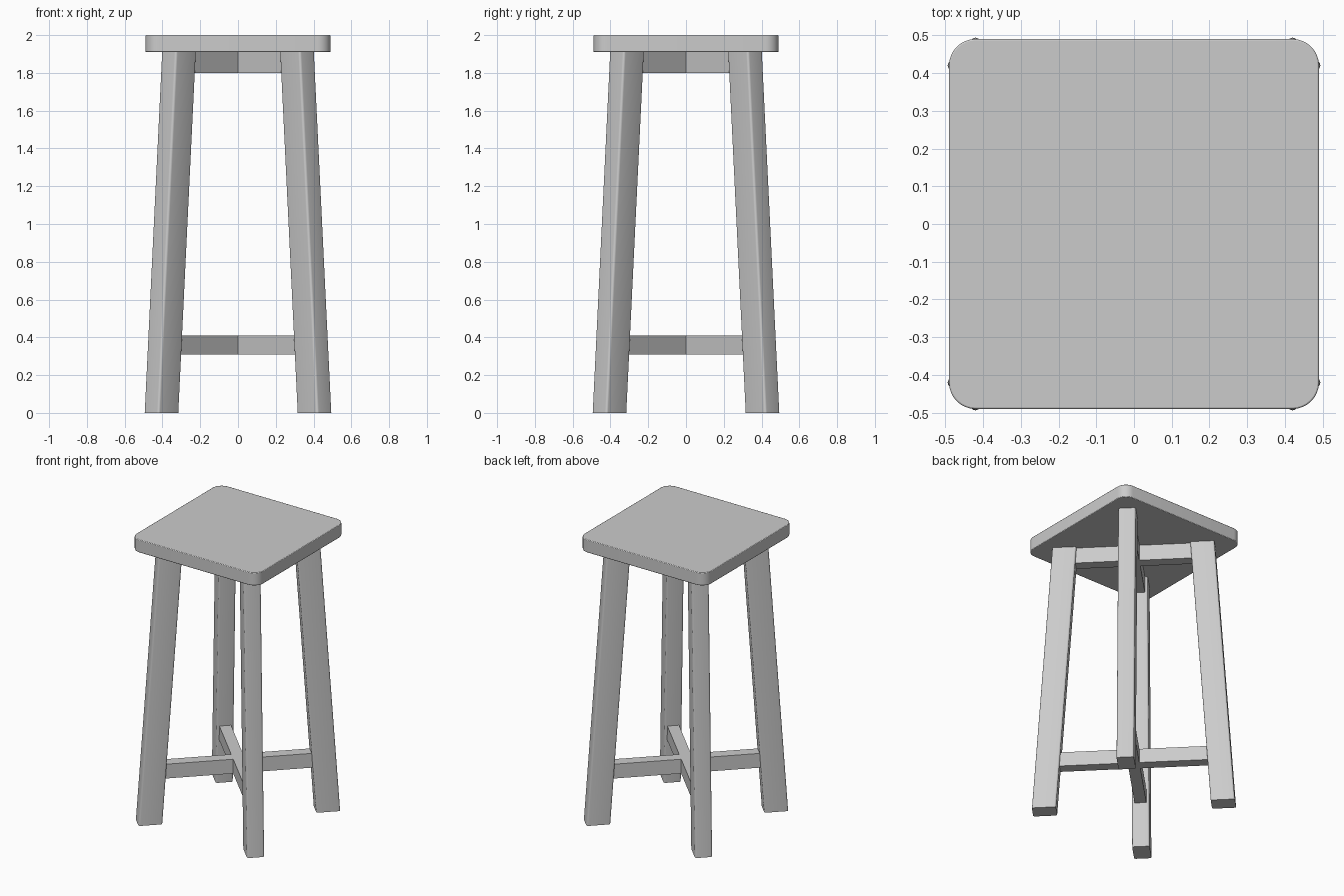
import bpy, bmesh, math
from mathutils import Vector, Matrix

if "Cube" in bpy.data.objects:
    bpy.data.objects.remove(bpy.data.objects["Cube"], do_unlink=True)

# One plain grey for the whole stool
COLOUR = (0.6, 0.6, 0.6, 1)
grey = bpy.data.materials.new("plain grey")
grey.use_nodes = True
grey.diffuse_color = COLOUR
grey.node_tree.nodes["Principled BSDF"].inputs["Base Color"].default_value = COLOUR

SEAT_BOTTOM = 1.91
FOOT_RADIUS = 0.405 * math.sqrt(2)
HEAD_RADIUS = 0.3125 * math.sqrt(2)


def rounded_rectangle(length, width, radius, steps):
    """Outline in the xy plane, counter-clockwise."""
    points = []
    for k, (sx, sy) in enumerate([(1, 1), (-1, 1), (-1, -1), (1, -1)]):
        centre = Vector((sx * (length / 2 - radius), sy * (width / 2 - radius), 0))
        for i in range(steps + 1):
            a = math.radians(90) * (k + i / steps)
            points.append(centre + radius * Vector((math.cos(a), math.sin(a), 0)))
    return points


def prism(name, outline, bottom, top, turn=0):
    """Join the outline at the bottom and top centres, turned about z."""
    bm = bmesh.new()
    lower = [bm.verts.new(p + Vector(bottom)) for p in outline]
    upper = [bm.verts.new(p + Vector(top)) for p in outline]
    bm.faces.new(lower[::-1])
    bm.faces.new(upper)
    n = len(outline)
    for i in range(n):
        j = (i + 1) % n
        bm.faces.new((lower[i], lower[j], upper[j], upper[i]))
    bm.transform(Matrix.Rotation(turn, 4, "Z"))
    mesh = bpy.data.meshes.new(name)
    bm.to_mesh(mesh)
    bm.free()
    mesh.materials.append(grey)
    obj = bpy.data.objects.new(name, mesh)
    bpy.context.collection.objects.link(obj)
    bpy.ops.object.select_all(action="DESELECT")
    obj.select_set(True)
    bpy.context.view_layer.objects.active = obj
    bpy.ops.object.shade_smooth_by_angle(angle=math.radians(35))
    return obj


def bar(name, length, width, z0, z1, turn):
    half = Vector((length / 2, width / 2, 0))
    outline = [Vector((sx * half.x, sy * half.y, 0))
               for sx, sy in [(1, 1), (-1, 1), (-1, -1), (1, -1)]]
    return prism(name, outline, (0, 0, z0), (0, 0, z1), turn)


# Seat: square board with rounded corners and slightly eased edges
seat = prism("seat", rounded_rectangle(0.98, 0.98, 0.07, 8),
             (0, 0, SEAT_BOTTOM), (0, 0, 2))
ease = seat.modifiers.new("eased edges", "BEVEL")
ease.width = 0.004
ease.segments = 2
ease.limit_method = "ANGLE"
ease.angle_limit = math.radians(60)

# Four splayed legs standing on the diagonals
leg_outline = rounded_rectangle(0.154, 0.111, 0.012, 4)
for k, place in enumerate(["back_left", "back_right", "front_right", "front_left"]):
    prism(place + "_leg", leg_outline, (FOOT_RADIUS, 0, 0),
          (HEAD_RADIUS, 0, SEAT_BOTTOM), math.radians(45 + 90 * k))

# Crossed rails under the seat and crossed stretchers near the floor
for k, side in enumerate(["first", "second"]):
    turn = math.radians(45 + 90 * k)
    bar(side + "_seat_rail", 2 * HEAD_RADIUS, 0.075, 1.8, SEAT_BOTTOM, turn)
    bar(side + "_stretcher", 1.9 * FOOT_RADIUS, 0.075, 0.31, 0.41, turn)
